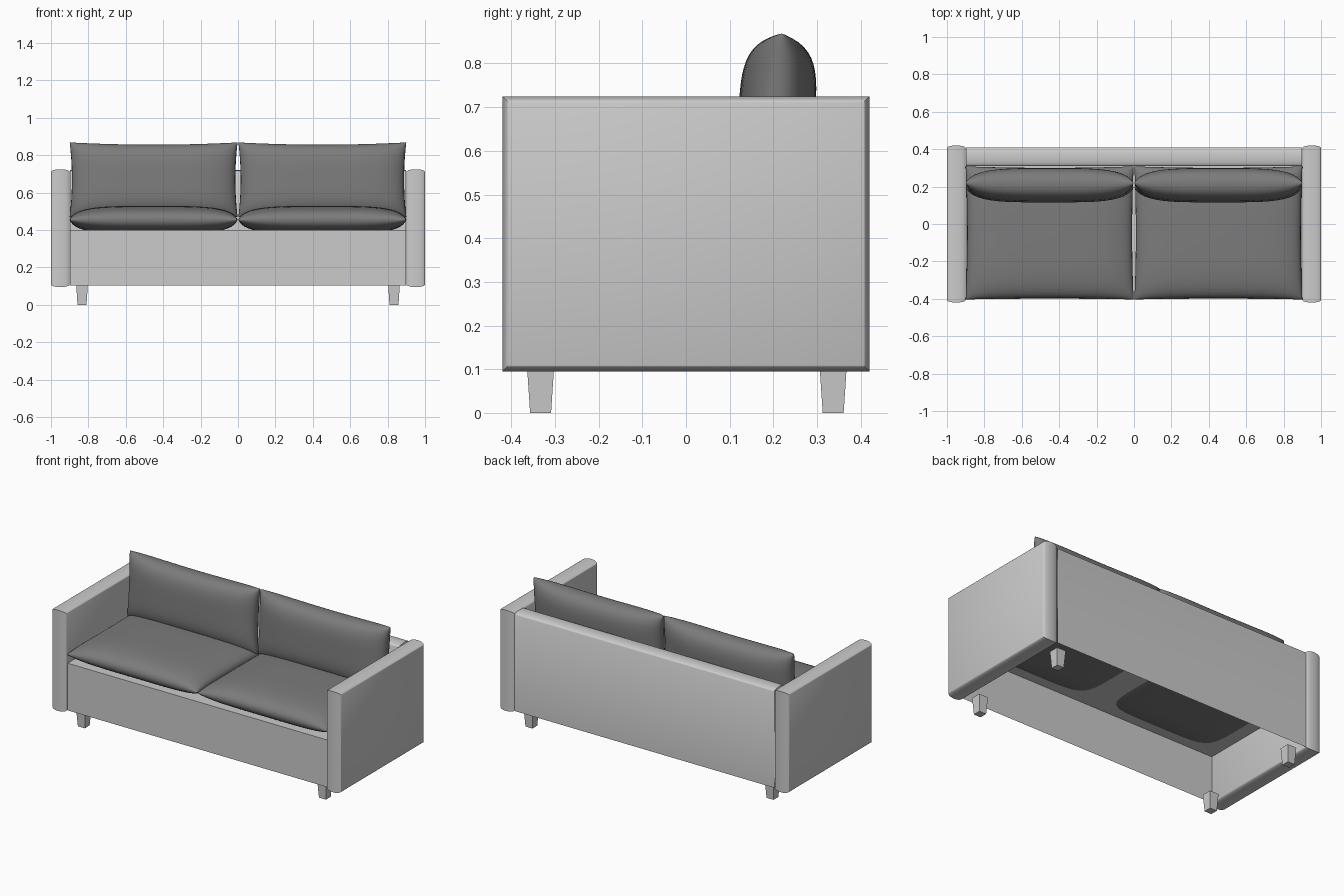
import bpy, bmesh, math
from mathutils import Matrix, Vector

if "Cube" in bpy.data.objects:
    bpy.data.objects.remove(bpy.data.objects["Cube"])

dark = bpy.data.materials.new("dark_fabric")
dark.diffuse_color = (0.2, 0.2, 0.2, 1)
dark.use_nodes = True
dark.node_tree.nodes["Principled BSDF"].inputs["Base Color"].default_value = dark.diffuse_color


def finish(name, bm, mat=None, angle=35, recalc=True):
    if recalc:
        bmesh.ops.recalc_face_normals(bm, faces=bm.faces[:])
    me = bpy.data.meshes.new(name)
    bm.to_mesh(me)
    bm.free()
    ob = bpy.data.objects.new(name, me)
    bpy.context.collection.objects.link(ob)
    if mat:
        me.materials.append(mat)
    bpy.ops.object.select_all(action='DESELECT')
    ob.select_set(True)
    bpy.context.view_layer.objects.active = ob
    bpy.ops.object.shade_smooth_by_angle(angle=math.radians(angle))
    return ob


def loft(bm, rings, closed=True, caps=True):
    vs = [[bm.verts.new(p) for p in r] for r in rings]
    n = len(vs[0])
    for a, b in zip(vs, vs[1:]):
        for i in range(n if closed else n - 1):
            j = (i + 1) % n
            bm.faces.new((a[i], a[j], b[j], b[i]))
    if caps:
        bm.faces.new(vs[0])
        bm.faces.new(vs[-1])


# arms: slabs whose narrow edges bulge outward
def arm(name, side):
    bm = bmesh.new()
    rings = []
    for k in range(13):
        t = -math.cos(math.pi * k / 12)
        o = 0.014 * math.sqrt(max(0, 1 - t * t))
        x = side * (0.95 + 0.05 * t)
        y, z0, z1 = 0.406 + o, 0.109 - o, 0.711 + o
        rings.append([(x, -y, z0), (x, y, z0), (x, y, z1), (x, -y, z1)])
    loft(bm, rings)
    finish(name, bm)


# frame: one folded sheet forming front panel, seat deck and hollow back, open below
def frame():
    prof = [(-0.40, 0.105), (-0.40, 0.40), (0.31, 0.40)]
    for k in range(11):
        t = -math.cos(math.pi * k / 10)
        prof.append((0.36 + 0.05 * t, 0.706 + 0.014 * math.sqrt(max(0, 1 - t * t))))
    prof.append((0.41, 0.105))
    bm = bmesh.new()
    loft(bm, [[(x, y, z) for y, z in prof] for x in (0.898, -0.898)], closed=False, caps=False)
    finish("frame", bm, recalc=False)


# cushions: two bulged grids joined at a pinched seam
def cushion(name, half_w, half_h, half_t, matrix, pinch):
    bm = bmesh.new()
    n = 28
    for s in (1, -1):
        g = bmesh.ops.create_grid(bm, x_segments=n, y_segments=n, size=1)
        for v in g["verts"]:
            u, w = (math.sin(math.pi / 2 * c) for c in v.co.xy)
            bulge = (max(0, 1 - u ** 4) * max(0, 1 - w ** 4)) ** 0.45
            v.co = Vector((u * (half_w - pinch * (1 - w * w)),
                           w * (half_h - pinch * (1 - u * u)),
                           s * half_t * bulge))
    bmesh.ops.remove_doubles(bm, verts=bm.verts[:], dist=1e-4)
    bm.transform(matrix)
    finish(name, bm, dark, 80)


# legs: tapered square blocks
def leg(name, x, y):
    bm = bmesh.new()
    loft(bm, [[(x + a * h, y + b * h, z) for a, b in ((-1, -1), (1, -1), (1, 1), (-1, 1))]
              for h, z in ((0.024, 0), (0.031, 0.106))])
    finish(name, bm)


frame()
for side, label in ((-1, "left"), (1, "right")):
    arm(label + "_arm", side)
    cushion(label + "_seat_cushion", 0.449, 0.356, 0.074,
            Matrix.Translation((side * 0.451, -0.048, 0.455)), 0.008)
    cushion(label + "_back_cushion", 0.449, 0.200, 0.088,
            Matrix.Translation((side * 0.451, 0.207, 0.669)) @ Matrix.Rotation(math.pi / 2 - 0.06, 4, 'X'), 0.012)
    for y, end in ((-0.333, "front"), (0.337, "back")):
        leg(f"{end}_{label}_leg", side * 0.834, y)
